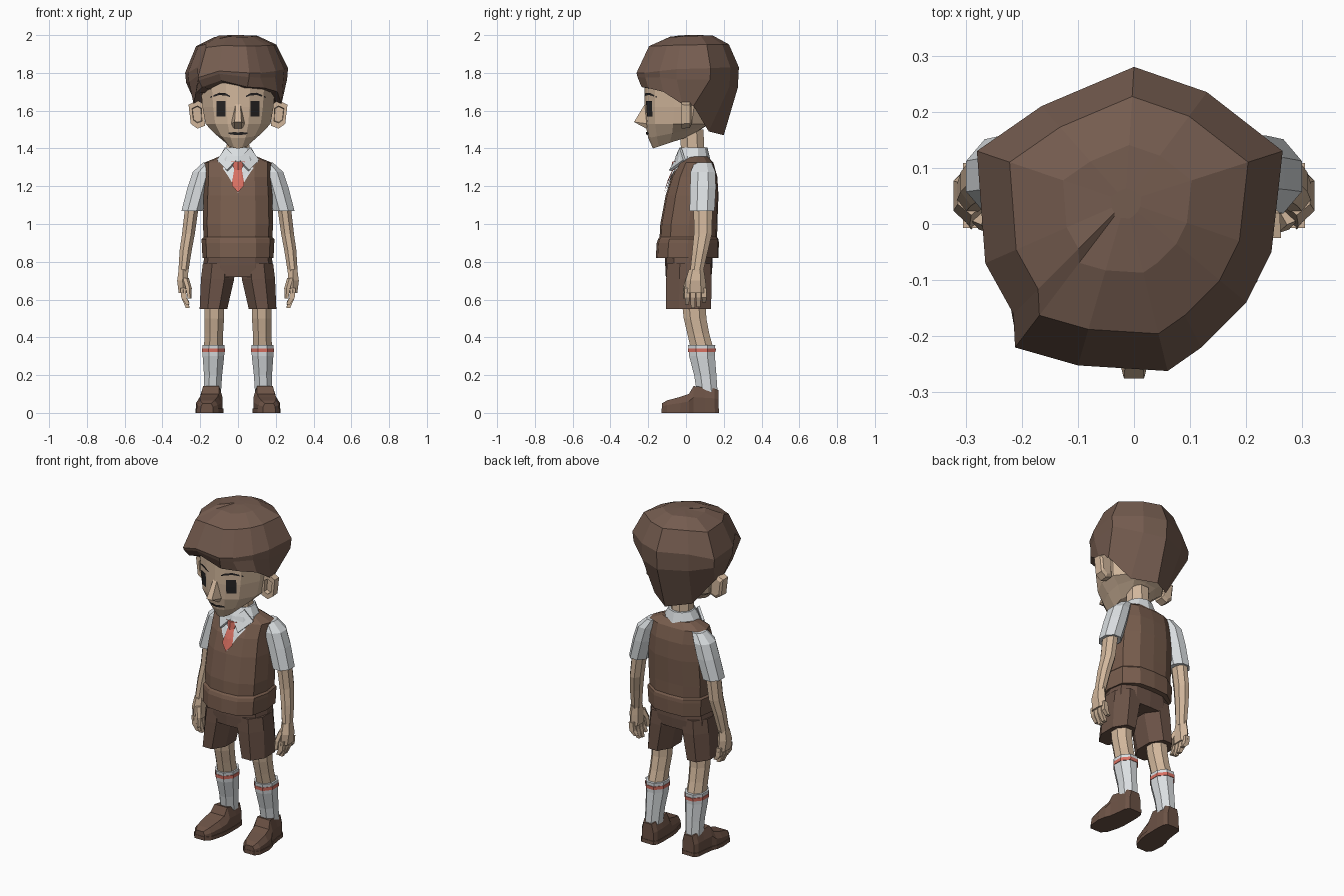
import bpy, bmesh, math
from mathutils import Vector
from mathutils.bvhtree import BVHTree


def colour(name, r, g, b):
    m = bpy.data.materials.new(name)
    m.diffuse_color = (r, g, b, 1)
    return m


HAIR = colour("hair_brown", 0.175, 0.106, 0.078)
VEST = colour("vest_brown", 0.185, 0.108, 0.074)
SHORTS = colour("shorts_brown", 0.145, 0.085, 0.062)
SHOE = colour("shoe_brown", 0.15, 0.085, 0.06)
SKIN = colour("skin", 0.64, 0.47, 0.33)
WHITE = colour("shirt_white", 0.70, 0.73, 0.75)
RED = colour("tie_red", 0.68, 0.16, 0.12)
DARK = colour("dark_features", 0.02, 0.018, 0.018)


def build(name, verts, faces, mat, mirror=False, recalc=True):
    bm = bmesh.new()
    vs = [bm.verts.new(v) for v in verts]
    for f in faces:
        bm.faces.new([vs[i] for i in f])
    if recalc:
        bmesh.ops.recalc_face_normals(bm, faces=bm.faces)
    me = bpy.data.meshes.new(name)
    bm.to_mesh(me)
    bm.free()
    me.materials.append(mat)
    ob = bpy.data.objects.new(name, me)
    bpy.context.collection.objects.link(ob)
    if mirror:
        ob.modifiers.new("Mirror", 'MIRROR').use_mirror_merge = False
    return ob


def loft(name, rings, mat, mirror=False, caps=True):
    """Skin a list of equal-length point rings."""
    n = len(rings[0])
    verts = [p for r in rings for p in r]
    faces = [(k * n + i, k * n + (i + 1) % n, (k + 1) * n + (i + 1) % n, (k + 1) * n + i)
             for k in range(len(rings) - 1) for i in range(n)]
    if caps:
        faces += [tuple(range(n)), tuple(range(len(verts) - n, len(verts)))]
    return build(name, verts, faces, mat, mirror)


def tube(name, rings, mat, n=8, mirror=True):
    """Loft of horizontal ellipses (x, y, z, rx, ry)."""
    k = 1 / math.cos(math.pi / n)
    ang = [2 * math.pi * (i + 0.5) / n for i in range(n)]
    return loft(name, [[(x + rx * k * math.cos(a), y + ry * k * math.sin(a), z) for a in ang]
                       for x, y, z, rx, ry in rings], mat, mirror)


BODY = [(0, -1), (.5, -.94), (.88, -.62), (1, 0), (.92, .62), (.5, .96), (0, 1)]
HEAD = [(0, -1), (.32, -.94), (.7, -.7), (1, -.15), (1, .42), (.6, .95), (0, 1)]


def section(half, z, hw, yf, yb, tilt=0):
    """Symmetric horizontal ring from a half outline."""
    full = half + [(-x, y) for x, y in half[-2:0:-1]]
    c, h = (yf + yb) / 2, (yb - yf) / 2
    return [(x * hw, c + y * h, z + tilt * (c + y * h - yf)) for x, y in full]


def surface(ob):
    return BVHTree.FromPolygons([v.co for v in ob.data.vertices],
                                [p.vertices for p in ob.data.polygons])


def plate(name, cols, mat, target, off, rows=1, mirror=False):
    """Thin patch of columns (x, z_top, z_bottom) laid on the front of a part."""
    verts = []
    for x, zt, zb in cols:
        for r in range(rows + 1):
            z = zt + (zb - zt) * r / rows
            hit = target.ray_cast(Vector((x, -1, z)), Vector((0, 1, 0)))[0]
            verts.append((x, (hit.y if hit else 0) - off, z))
    m = rows + 1
    faces = [(c * m + r, c * m + r + 1, (c + 1) * m + r + 1, (c + 1) * m + r)
             for c in range(len(cols) - 1) for r in range(rows)]
    return build(name, verts, faces, mat, mirror, recalc=False)


# Head with a sloping jaw
head = loft("head", [section(HEAD, *r) for r in [
    (1.40, .065, -.175, .03, .33), (1.455, .125, -.20, .10, .2), (1.53, .172, -.215, .13),
    (1.62, .188, -.22, .15), (1.76, .20, -.22, .16), (1.86, .15, -.15, .14)]], SKIN)
face = surface(head)

# Facial features
plate("eye", [(.067, 1.652, 1.57), (.09, 1.652, 1.57), (.115, 1.652, 1.57)], DARK, face, .006, 2, True)
plate("eyebrow", [(.042, 1.678, 1.672), (.065, 1.692, 1.68), (.10, 1.695, 1.683),
                  (.145, 1.675, 1.668)], DARK, face, .008, 1, True)
plate("mouth", [(-.05, 1.483, 1.476), (-.02, 1.487, 1.472), (0, 1.485, 1.472), (.02, 1.487, 1.472),
                (.05, 1.483, 1.476)], DARK, face, .006)
build("nose", [(-.012, -.215, 1.64), (.012, -.215, 1.64), (-.038, -.20, 1.53), (.038, -.20, 1.53),
               (-.018, -.275, 1.54), (.018, -.275, 1.54), (-.02, -.21, 1.505), (.02, -.21, 1.505)],
      [(0, 1, 5, 4), (0, 4, 2), (1, 3, 5), (4, 5, 7, 6), (2, 4, 6), (3, 7, 5), (0, 2, 6, 7, 3, 1)], SKIN)

# Ears with a sunken front
ear_outline = [(.18, 1.635), (.215, 1.655), (.262, 1.632), (.25, 1.53), (.215, 1.505), (.175, 1.52)]
ear = []
for y, s in [(.0, .55), (-.025, .6), (-.025, 1), (.02, .95), (.03, .7)]:
    ear.append([(.215 + (x - .215) * s, y, 1.58 + (z - 1.58) * s) for x, z in ear_outline])
loft("ear", ear, SKIN, True)

# Hair: widest outline and lower edge, column by column around the head
hair_cols = [
    (.06, -.262, 1.80, .05, -.235, 1.725), (.12, -.22, 1.80, .14, -.20, 1.72),
    (.20, -.14, 1.81, .208, -.12, 1.70), (.245, -.05, 1.82, .23, -.02, 1.635),
    (.265, .13, 1.825, .215, .04, 1.625), (.13, .235, 1.83, .125, .12, 1.49),
    (0, .28, 1.83, 0, .20, 1.47), (-.165, .21, 1.83, -.125, .12, 1.49),
    (-.28, .13, 1.80, -.22, .04, 1.625), (-.265, -.07, 1.80, -.235, -.02, 1.635),
    (-.215, -.16, 1.83, -.225, -.12, 1.69), (-.212, -.22, 1.775, -.19, -.195, 1.725),
    (-.10, -.252, 1.81, -.09, -.225, 1.76)]


def shrink(f, z):
    return [(-.015 + (c[0] + .015) * f, .04 + (c[1] - .04) * f, z + (c[2] - 1.81) * .3) for c in hair_cols]


mid = [tuple(c[i] * .98 if i < 2 else c[2] + (c[5] - c[2]) * .3 for i in range(3)) for c in hair_cols]
loft("hair", [[(c[3] * .5, c[4] * .5, 1.70) for c in hair_cols], [c[3:] for c in hair_cols], mid,
              [c[:3] for c in hair_cols], shrink(.78, 1.945), shrink(.42, 1.992),
              [(p[0], p[1], 2.0) for p in shrink(.1, 2.0)]], HAIR)

# Neck and shirt collar
tube("neck", [(0, .04, 1.30, .062, .062), (0, .03, 1.50, .058, .062)], SKIN, mirror=False)
tube("collar_band", [(0, .035, 1.32, .11, .095), (0, .035, 1.36, .095, .085),
                     (0, .04, 1.405, .07, .07)], WHITE, 10, False)
flap = build("collar_flap", [(.004, -.055, 1.345), (.065, -.035, 1.405), (.112, -.015, 1.34),
                             (.06, -.09, 1.285)], [(0, 3, 2, 1)], WHITE, recalc=False)
flap.modifiers.new("Thickness", 'SOLIDIFY').thickness = .015
flap.modifiers.new("Mirror", 'MIRROR').use_mirror_merge = False

# Knitted vest with a ribbed hem, open shirt front and tie
vest = loft("vest", [section(BODY, *r) for r in [
    (.82, .188, -.16, .172), (.90, .192, -.155, .174), (.92, .192, -.148, .172), (.93, .182, -.14, .165),
    (1.0, .186, -.136, .166), (1.15, .182, -.108, .172), (1.25, .176, -.077, .166),
    (1.325, .178, -.035, .145), (1.357, .10, .0, .115)]], VEST)
chest = surface(vest)
plate("shirt_front", [(-.105, 1.335, 1.33), (-.05, 1.34, 1.25), (0, 1.34, 1.165), (.05, 1.34, 1.25),
                      (.105, 1.335, 1.33)], WHITE, chest, .006, 6)
plate("tie_blade", [(-.033, 1.215, 1.205), (-.018, 1.30, 1.188), (0, 1.30, 1.168), (.018, 1.30, 1.188),
                    (.033, 1.215, 1.205)], RED, chest, .014, 4)
tube("tie_knot", [(0, -.055, 1.285, .018, .022), (0, -.045, 1.33, .036, .024)], RED, 6, False)

# Sleeves, arms and hands
tube("sleeve", [(.15, .09, 1.325, .035, .045), (.185, .09, 1.275, .055, .066), (.21, .09, 1.19, .058, .068),
                (.243, .085, 1.07, .056, .066)], WHITE)
tube("arm", [(.243, .09, 1.10, .036, .05), (.262, .09, .95, .034, .048), (.277, .075, .86, .032, .042),
             (.29, .055, .74, .026, .034)], SKIN)
tube("palm", [(.29, .055, .76, .024, .034), (.293, .05, .70, .029, .046), (.29, .05, .635, .024, .052)], SKIN, 6)
for i in range(4):
    y, tip = .006 + .03 * i, (.575, .555, .56, .585)[i]
    tube("finger", [(.291, y, .66, .014, .013), (.286, y, .61, .014, .013),
                    (.266, y, tip, .010, .010)], SKIN, 4)
tube("thumb", [(.278, .02, .715, .014, .018), (.262, .0, .66, .014, .014), (.258, -.005, .605, .009, .009)], SKIN, 5)

# Shorts
loft("shorts_hips", [section(BODY, *r) for r in [
    (.72, .185, -.107, .135), (.78, .186, -.11, .14), (.84, .176, -.11, .14)]], SHORTS)
tube("shorts_leg", [(.102, .015, .79, .084, .115), (.108, .015, .71, .088, .12),
                    (.130, .013, .55, .073, .12)], SHORTS)

# Legs, socks and sock stripes
tube("leg", [(.125, .04, .60, .053, .063), (.126, .048, .50, .052, .06), (.128, .065, .42, .049, .058),
             (.13, .085, .34, .05, .06)], SKIN)
tube("sock", [(.13, .083, .36, .059, .072), (.13, .085, .30, .057, .068), (.132, .102, .20, .048, .059),
              (.135, .112, .11, .045, .055)], WHITE)
tube("sock_stripe", [(.13, .084, .341, .061, .074), (.13, .084, .322, .061, .073)], RED)

# Shoes with soles, toes turned slightly out: (y, centre x, half width, height)
shoe_rows = [(-.128, .165, .032, .05), (-.10, .162, .055, .066), (-.03, .155, .067, .085),
             (.015, .148, .066, .10), (.04, .142, .060, .142), (.10, .137, .056, .135), (.15, .136, .052, .13),
             (.172, .135, .038, .12)]
profile = [(-1, 0), (-1, .55), (-.7, 1), (.7, 1), (1, .55), (1, 0)]
loft("shoe", [[(cx + px * w, y, .012 + pz * (h - .012)) for px, pz in profile]
              for y, cx, w, h in shoe_rows], SHOE, True)
loft("shoe_sole", [[(cx + px * w * 1.06, y * 1.015, pz * .022) for px, pz in [(-1, 0), (-1, 1), (1, 1), (1, 0)]]
                   for y, cx, w, h in shoe_rows], SHOE, True)
